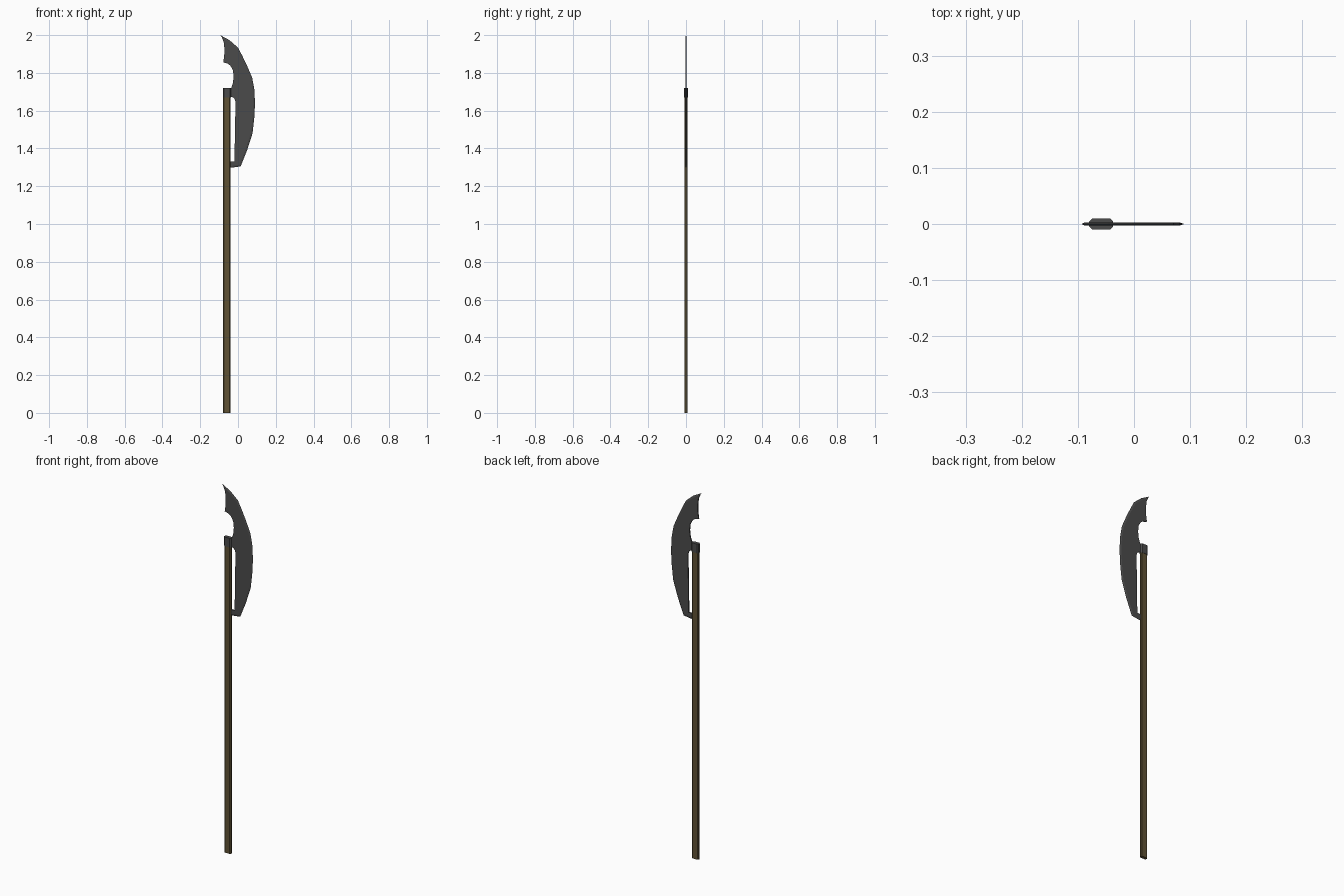
import bpy, bmesh
from mathutils import Vector

if "Cube" in bpy.data.objects:
    bpy.data.objects.remove(bpy.data.objects["Cube"])


def material(name, color):
    m = bpy.data.materials.new(name)
    m.diffuse_color = (*color, 1)
    m.use_nodes = True
    m.node_tree.nodes["Principled BSDF"].inputs["Base Color"].default_value = m.diffuse_color
    return m


def finish(bm, name, mat):
    bmesh.ops.recalc_face_normals(bm, faces=bm.faces)
    me = bpy.data.meshes.new(name)
    bm.to_mesh(me)
    bm.free()
    me.materials.append(mat)
    ob = bpy.data.objects.new(name, me)
    bpy.context.collection.objects.link(ob)
    return ob


def chamfered_bar(name, cx, hx, hy, cut_x, cut_y, z0, z1, mat):
    quarter = [(hx, hy - cut_y), (hx - cut_x, hy)]
    ring = quarter + [(-x, y) for x, y in reversed(quarter)]
    ring += [(-x, -y) for x, y in ring]
    bm = bmesh.new()
    base = bm.faces.new([bm.verts.new((cx + x, y, z0)) for x, y in ring])
    top = bmesh.ops.extrude_face_region(bm, geom=[base], use_keep_orig=True)
    verts = [g for g in top["geom"] if isinstance(g, bmesh.types.BMVert)]
    bmesh.ops.translate(bm, vec=(0, 0, z1 - z0), verts=verts)
    return finish(bm, name, mat)


wood = material("wood", (0.115, 0.085, 0.035))
steel = material("steel", (0.07, 0.07, 0.07))

# Shaft and the metal socket around its top
chamfered_bar("shaft", -0.059, 0.0195, 0.008, 0.005, 0.004, 0, 1.70, wood)
chamfered_bar("socket", -0.0585, 0.0215, 0.010, 0.006, 0.0055, 1.67, 1.72, steel)

# Blade: sharp outer edge from the tip down to the lower strut
edge = [(-0.094, 2.0), (-0.045, 1.973), (0.0, 1.934), (0.022, 1.892),
        (0.047, 1.84), (0.075, 1.775), (0.087, 1.71), (0.09, 1.635),
        (0.086, 1.56), (0.077, 1.48), (0.048, 1.39), (0.014, 1.305),
        (-0.045, 1.297)]
# Blade: blunt inner outline from the strut up to the hook
inner = [(-0.045, 1.331), (-0.018, 1.331), (-0.017, 1.45), (-0.013, 1.645),
         (-0.017, 1.66), (-0.026, 1.67), (-0.045, 1.675), (-0.045, 1.715),
         (-0.036, 1.72), (-0.027, 1.745), (-0.023, 1.78), (-0.027, 1.815),
         (-0.04, 1.838), (-0.055, 1.849), (-0.078, 1.856), (-0.073, 1.89),
         (-0.072, 1.93), (-0.076, 1.965)]

# Start of the ground bevel, offset inwards from the sharp edge
bevel = [(-0.087, 1.991)]
for a, b, c in zip(edge, edge[1:], edge[2:]):
    d1 = (Vector(b) - Vector(a)).normalized()
    d2 = (Vector(c) - Vector(b)).normalized()
    n = Vector((d1.y + d2.y, -d1.x - d2.x)).normalized()
    n *= 0.009 / max(0.5, n.dot(Vector((d1.y, -d1.x))))
    bevel.append((b[0] + n.x, b[1] + n.y))
bevel.append((-0.045, 1.306))

bm = bmesh.new()
rim = [bm.verts.new((x, 0, z)) for x, z in edge]
sides = []
for y in (-0.003, 0.003):
    flat = [bm.verts.new((x, y, z)) for x, z in bevel + inner]
    bm.faces.new(flat)
    for i in range(len(rim) - 1):
        bm.faces.new((rim[i], rim[i + 1], flat[i + 1], flat[i]))
    sides.append(flat)
front, back = sides
last = len(rim) - 1
for i in range(last, len(front)):
    j = (i + 1) % len(front)
    bm.faces.new((front[i], front[j], back[j], back[i]))
bm.faces.new((rim[0], front[0], back[0]))
bm.faces.new((rim[last], front[last], back[last]))
finish(bm, "blade", steel)
